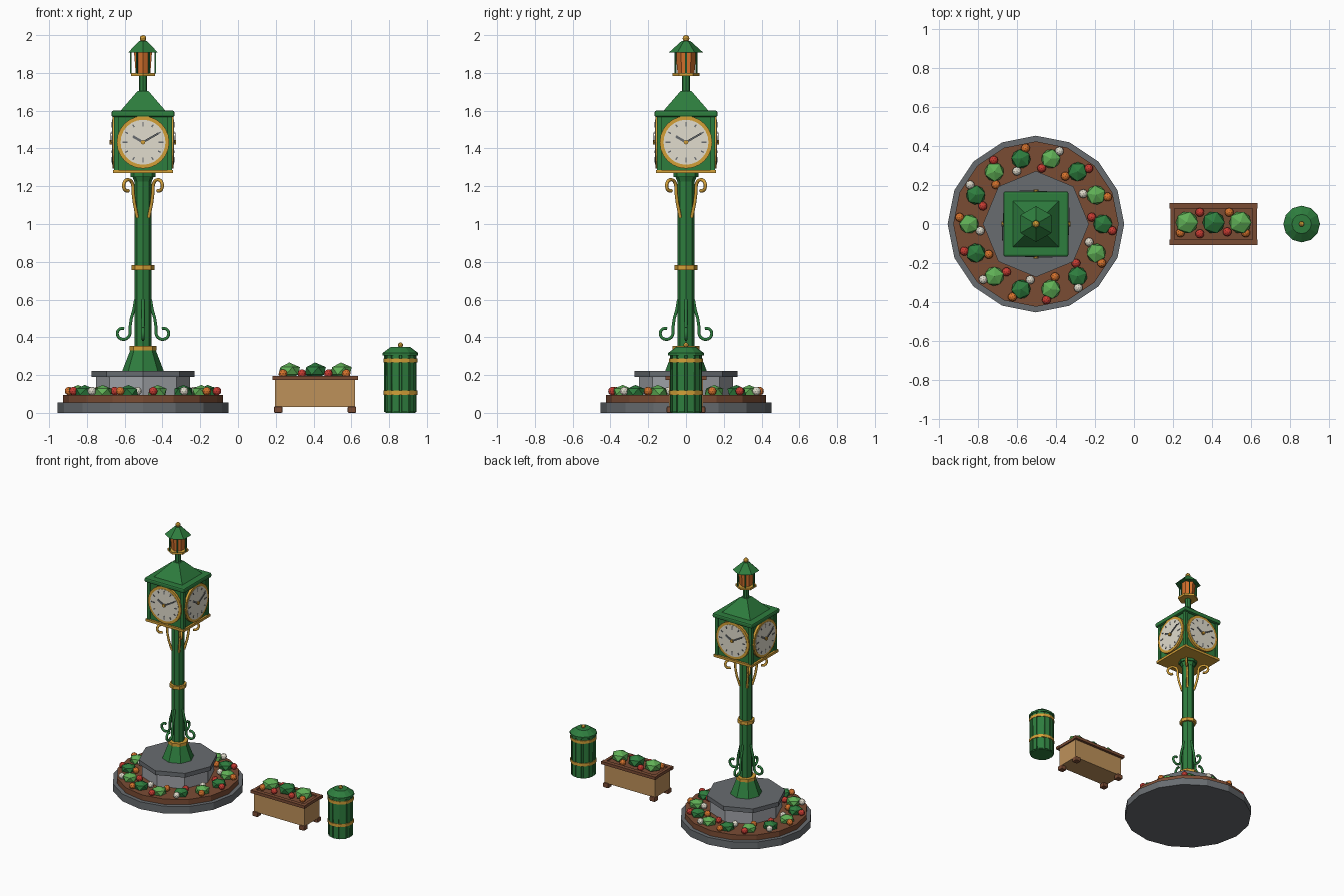
import bpy, bmesh
from math import sin, cos, pi, radians
from mathutils import Matrix, Vector

if "Cube" in bpy.data.objects:
    bpy.data.objects.remove(bpy.data.objects["Cube"])


def material(name, *rgb):
    m = bpy.data.materials.new(name)
    m.use_nodes = True
    color = (*rgb, 1)
    m.diffuse_color = color
    m.node_tree.nodes["Principled BSDF"].inputs["Base Color"].default_value = color
    return m


green = material("painted green", .027, .205, .048)
leaf = material("leaf green", .117, .434, .093)
gold = material("gold", .658, .352, .039)
stone = material("dark stone", .138, .15, .162)
pale = material("pale stone", .342, .356, .381)
brown = material("brown", .195, .072, .034)
tan = material("tan wood", .515, .283, .102)
cream = material("cream", .752, .716, .61)
red = material("red", .578, .045, .032)
orange = material("orange", .679, .171, .026)

T = Matrix.Translation


def turn(deg, axis="Z"):
    return Matrix.Rotation(radians(deg), 4, axis)


def finish(name, mat, bm, matrix):
    bm.transform(matrix)
    mesh = bpy.data.meshes.new(name)
    bm.to_mesh(mesh)
    bm.free()
    mesh.materials.append(mat)
    ob = bpy.data.objects.new(name, mesh)
    bpy.context.collection.objects.link(ob)
    return ob


def prism(name, mat, sides, z0, z1, r0, r1=None, at=Matrix()):
    """Straight or tapered prism, one corner on the y axis."""
    bm = bmesh.new()
    bmesh.ops.create_cone(bm, cap_ends=True, segments=sides, radius1=r0,
                          radius2=r0 if r1 is None else r1, depth=z1 - z0)
    return finish(name, mat, bm, at @ T((0, 0, (z0 + z1) / 2)))


def box(name, mat, size, center, at=Matrix(), bevel=0):
    bm = bmesh.new()
    bmesh.ops.create_cube(bm, size=1)
    bm.transform(Matrix.Diagonal((*size, 1)))
    if bevel:
        bmesh.ops.bevel(bm, geom=bm.edges[:], offset=bevel, segments=2,
                        profile=.5, affect='EDGES')
    return finish(name, mat, bm, at @ T(center))


def ball(name, mat, radius, center, detail=1, squash=1, at=Matrix()):
    bm = bmesh.new()
    bmesh.ops.create_icosphere(bm, subdivisions=detail, radius=radius)
    return finish(name, mat, bm, at @ T(center) @ Matrix.Diagonal((1, 1, squash, 1)))


def scroll(name, mat, path, thick, at):
    """Round iron bar following a path of (radius, height) points."""
    curve = bpy.data.curves.new(name, 'CURVE')
    curve.dimensions = '3D'
    curve.bevel_depth = thick
    curve.bevel_resolution = 1
    curve.use_fill_caps = True
    spline = curve.splines.new('POLY')
    spline.points.add(len(path) - 1)
    for p, (r, z) in zip(spline.points, path):
        p.co = (*(at @ Vector((r, 0, z))), 1)
    curve.materials.append(mat)
    ob = bpy.data.objects.new(name, curve)
    bpy.context.collection.objects.link(ob)
    return ob


def curl(cr, cz, radius, direction):
    """Tightening spiral that starts on the side nearest the column."""
    steps = 16
    out = []
    for i in range(steps + 1):
        a = pi + direction * i / steps * 1.6 * pi
        r = radius * (1 - .4 * i / steps)
        out.append((cr + r * cos(a), cz + r * sin(a)))
    return out


clock = T((-.503, 0, 0))

# Round flower bed and stone plinth
prism("bed_kerb", stone, 16, 0, .055, .453, at=clock)
prism("bed_soil", brown, 16, .05, .095, .424, at=clock)
prism("plinth", pale, 8, .09, .192, .25, at=clock)
prism("plinth_slab", stone, 8, .19, .222, .272, at=clock)

# Bushes and flowers around the bed
petals = [cream, orange, red]
step = 360 / 14
for k in range(14):
    ball("bed_bush", leaf if k % 2 else green, .055, (.343, 0, .112), squash=.65,
         at=clock @ turn(k * step))
    ball("outer_flower", petals[(k + 1) % 3], .023, (.393, 0, .115), 2,
         at=clock @ turn(k * step + 20.7))
    ball("inner_flower", petals[(k + 2) % 3], .023, (.288, 0, .115), 2,
         at=clock @ turn(k * step + 7))

# Column with collars
prism("column_foot", green, 8, .222, .335, .11, .066, clock)
prism("foot_band", gold, 8, .33, .353, .071, at=clock)
prism("column", green, 8, .35, 1.25, .044, at=clock)
prism("column_band", gold, 8, .757, .783, .06, at=clock)
prism("capital_neck", green, 8, 1.225, 1.25, .046, .056, clock)
prism("capital", green, 8, 1.25, 1.275, .066, at=clock)

# Scroll brackets: iron ones low on the column, gilded ones below the clock
low = [(.04, .6), (.048, .55), (.062, .5), (.068, .46)] + curl(.107, .423, .039, 1)
high = [(.042, 1.035), (.05, 1.06), (.064, 1.11), (.073, 1.16)] + curl(.115, 1.2, .04, -1)
for k in range(4):
    scroll("lower_scroll", green, low, .009, clock @ turn(90 * k))
    scroll("upper_scroll", gold, high, .009, clock @ turn(90 * k + 45))

# Clock housing
box("housing_floor", gold, (.32, .32, .018), (0, 0, 1.278), clock)
box("housing", green, (.29, .29, .29), (0, 0, 1.43), clock)
box("housing_cornice", green, (.334, .334, .034), (0, 0, 1.583), clock, .01)
for k in range(4):
    box("corner_post", green, (.024, .024, .285), (.141, .141, 1.427), clock @ turn(90 * k))
prism("housing_roof", green, 4, 1.598, 1.705, .12 * 2 ** .5, .028 * 2 ** .5, clock @ turn(45))

# Four dials with hour marks and hands
for k in range(4):
    dial = clock @ turn(90 * k) @ T((0, -.145, 1.433)) @ turn(90, "X")
    prism("dial_rim", gold, 24, -.01, .017, .139, at=dial)
    prism("dial", cream, 24, .01, .019, .119, at=dial)
    for h in range(12):
        length = .026 if h % 3 == 0 else .016
        box("hour_mark", stone, (.007, length, .004), (0, .108 - length / 2, .02),
            dial @ turn(30 * h))
    box("hour_hand", stone, (.013, .07, .004), (0, .027, .023), dial @ turn(60))
    box("minute_hand", stone, (.01, .105, .004), (0, .042, .026), dial @ turn(-60))
    prism("dial_hub", gold, 8, .019, .031, .012, at=dial)

# Lantern on top
prism("lantern_post", green, 8, 1.7, 1.79, .021, at=clock)
prism("lantern_base", gold, 6, 1.784, 1.8, .072, at=clock)
prism("lantern_glass", orange, 6, 1.8, 1.91, .045, .055, clock)
for k in range(6):
    box("lantern_bar", green, (.008, .008, .115), (.064, 0, 1.855), clock @ turn(60 * k))
prism("lantern_roof", green, 6, 1.907, 1.97, .092, .022, clock)
ball("lantern_knob", gold, .018, (0, 0, 1.982), 2, at=clock)

# Wooden planter
planter = T((.408, 0, 0))
box("planter_box", tan, (.425, .18, .15), (0, 0, .105), planter)
box("planter_soil", brown, (.4, .165, .012), (0, 0, .181), planter)
for s in (-1, 1):
    box("long_rail", brown, (.452, .03, .022), (0, .094 * s, .185), planter)
    box("short_rail", brown, (.022, .18, .022), (.211 * s, 0, .185), planter)
    for t in (-1, 1):
        box("planter_foot", brown, (.045, .045, .034), (.195 * s, .08 * t, .017), planter, .006)
for k in (-1, 0, 1):
    ball("planter_bush", leaf if k else green, .064, (.137 * k, .008, .222), squash=.7, at=planter)
for i, (x, y) in enumerate([(-.07, .06), (.08, .06), (-.17, -.045),
                            (-.07, -.05), (.07, -.04), (.165, -.045)]):
    ball("planter_flower", (red, orange)[(i + i // 2) % 2], .023, (x, y, .208), 2, at=planter)

# Litter bin with staves, bands and a domed lid
bin_at = T((.86, 0, 0))
prism("bin_body", green, 12, 0, .315, .08, .083, bin_at)
for k in range(12):
    box("bin_stave", green, (.008, .03, .3), (.081, 0, .155), bin_at @ turn(30 * k + 15))
for z in (.107, .278):
    prism("bin_band", gold, 12, z - .011, z + .011, .091, at=bin_at)
prism("bin_lid_rim", green, 12, .305, .318, .094, at=bin_at)
prism("bin_lid", green, 12, .318, .35, .093, .05, bin_at)
ball("bin_knob", gold, .014, (0, 0, .359), 2, at=bin_at)
